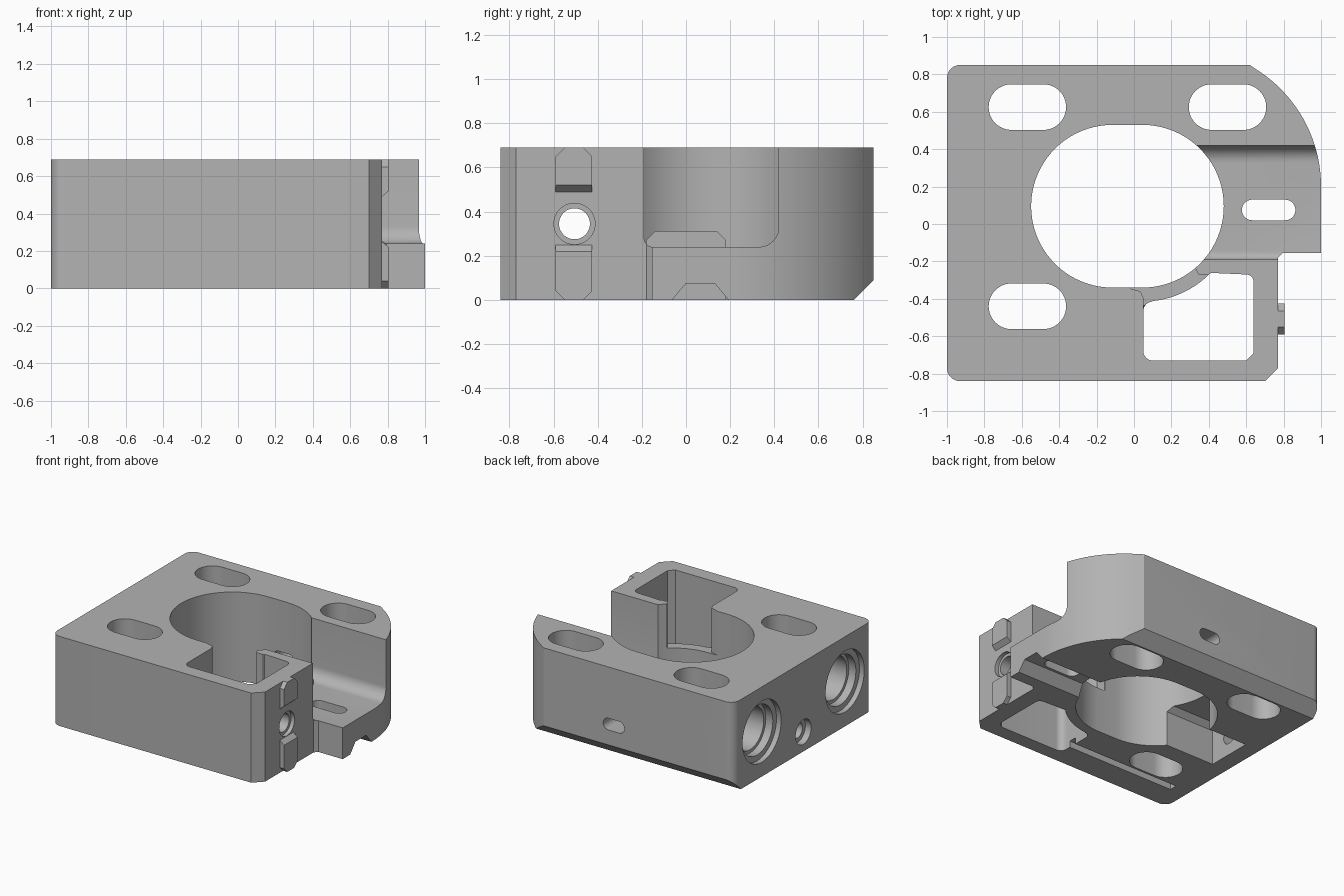
import bpy, bmesh, math
from mathutils import Vector, Matrix

cube = bpy.data.objects.get("Cube")
if cube:
    bpy.data.objects.remove(cube, do_unlink=True)

H = 0.69
steel = bpy.data.materials.new("machined grey")
steel.use_nodes = True
grey = (0.45, 0.45, 0.45, 1)
steel.diffuse_color = grey
steel.node_tree.nodes["Principled BSDF"].inputs["Base Color"].default_value = grey


def arc(cx, cy, r, a0, a1, n=16):
    return [(cx + r * math.cos(math.radians(a0 + (a1 - a0) * i / n)),
             cy + r * math.sin(math.radians(a0 + (a1 - a0) * i / n))) for i in range(n + 1)]


def slot(cx, cy, half, r, n=24):
    """Stadium outline, half = half the distance between its end centres."""
    return arc(cx + half, cy, r, -90, 90, n) + arc(cx - half, cy, r, 90, 270, n)


def circle(cx, cy, r, n=48):
    return arc(cx, cy, r, 0, 360, n)[:-1]


def rect(x0, x1, y0, y1):
    return [(x0, y0), (x1, y0), (x1, y1), (x0, y1)]


def prism(name, pts, lo, hi, axis="z"):
    """Extrude a profile along an axis: z takes (x,y), x takes (y,z), y takes (x,z)."""
    place = {"z": lambda p, t: (p[0], p[1], t),
             "x": lambda p, t: (t, p[0], p[1]),
             "y": lambda p, t: (p[0], t, p[1])}[axis]
    bm = bmesh.new()
    low = [bm.verts.new(place(p, lo)) for p in pts]
    high = [bm.verts.new(place(p, hi)) for p in pts]
    bm.faces.new(low)
    bm.faces.new(high)
    for i in range(len(pts)):
        j = (i + 1) % len(pts)
        bm.faces.new((low[i], low[j], high[j], high[i]))
    bmesh.ops.recalc_face_normals(bm, faces=bm.faces)
    mesh = bpy.data.meshes.new(name)
    bm.to_mesh(mesh)
    bm.free()
    mesh.materials.append(steel)
    obj = bpy.data.objects.new(name, mesh)
    bpy.context.collection.objects.link(obj)
    return obj


def combine(target, tool, operation="DIFFERENCE"):
    mod = target.modifiers.new("cut", "BOOLEAN")
    mod.operation = operation
    mod.solver = "EXACT"
    mod.object = tool
    bpy.context.view_layer.objects.active = target
    bpy.ops.object.modifier_apply(modifier=mod.name)
    bpy.data.objects.remove(tool, do_unlink=True)


# Block outline with rounded corners, clipped corner and curved back corner
outline = (arc(-0.93, -0.77, 0.07, 180, 270, 8)
           + [(0.70, -0.84), (0.77, -0.77), (0.77, -0.18), (0.795, -0.155), (1, -0.155)]
           + arc(0.26, 0.2, 0.74, 0, 58, 24)
           + [(0.62, 0.85)]
           + arc(-0.93, 0.78, 0.07, 90, 180, 8))
body = prism("clamp_block", outline, 0, H)


def cut(pts, lo, hi, axis="z"):
    combine(body, prism("cutter", pts, lo, hi, axis), "DIFFERENCE")


# Side key plates, above and below the side port
for name, z0, z1, s in (("upper", 0.49, H, 1), ("lower", 0.25, 0, -1)):
    plate = prism("key_" + name,
                  [(-0.59, z0), (-0.425, z0), (-0.425, z1 - 0.04 * s), (-0.465, z1),
                   (-0.55, z1), (-0.59, z1 - 0.04 * s)], 0.72, 0.805, "x")
    wedge = prism("wedge", [(0.77, z0 - 0.01 * s), (0.83, z0 - 0.01 * s),
                            (0.83, z0 + 0.05 * s), (0.805, z0 + 0.03 * s), (0.77, z0)],
                  -0.7, -0.3, "y")
    combine(plate, wedge)
    combine(body, plate, "UNION")

# Main bore
cut(slot(-0.035, 0.095, 0.08, 0.435, 40), -0.1, 0.9)

# Mounting slots
for x, y in ((-0.57, 0.625), (0.5, 0.625), (-0.57, -0.44)):
    cut(slot(x, y, 0.085, 0.122), -0.1, 0.9)

# Open side shelf with rounded floor edges
cut([(-0.19, 0.9), (-0.19, 0.28)] + arc(-0.15, 0.28, 0.04, 180, 270, 6)[1:]
    + arc(0.33, 0.33, 0.09, -90, 0, 10) + [(0.42, 0.9)], 0.2, 1.2, "x")
cut(slot(0.72, 0.075, 0.088, 0.055), -0.1, 0.5)

# Square pocket, with a curved sill towards the bore
sill = [(x, 0.095 - math.sqrt(0.51 ** 2 - (x - 0.045) ** 2))
        for x in [0.41 - 0.31 * i / 14 for i in range(15)]]
cut(arc(0.10, -0.68, 0.05, 180, 270, 6) + [(0.60, -0.73), (0.64, -0.69)]
    + arc(0.60, -0.31, 0.04, 0, 90, 6) + sill + arc(0.10, -0.465, 0.05, 90, 180, 6),
    -0.1, 0.9)
cut([(0.05, -0.5), (0.45, -0.5), (0.45, -0.27), (0.345, -0.27), (0.33, -0.24), (0.2, -0.1),
     (-0.02, -0.1), (-0.02, -0.345), (0.035, -0.36), (0.05, -0.395)], 0.35, 0.9)

# Stepped rod bores on the right-hand end
for y in (0.505, -0.505):
    for r, depth in ((0.235, 0.04), (0.19, 0.1), (0.165, 0.4)):
        cut(circle(y, 0.345, r), -1.1, -1 + depth, "x")
cut(circle(-0.505, 0.345, 0.07), -0.7, 0.9, "x")
cut(circle(-0.505, 0.345, 0.093), 0.74, 0.9, "x")

# Small stepped port, and the recess it opens into
cut([(-0.18, -0.1), (0.18, -0.1), (0.18, 0.27), (0.14, 0.31), (-0.14, 0.31), (-0.18, 0.27)],
    -0.87, -0.3, "x")
cut(circle(0.0, 0.15, 0.095), -1.1, -0.95, "x")
cut(circle(0.0, 0.15, 0.06), -1.1, -0.8, "x")

# Oval port in the back
cut(slot(0.02, 0.25, 0.045, 0.045), 0.4, 1.0, "y")

# Underside: tapered channel, narrow groove and back edge chamfer
cut([(-0.08, -0.02), (0.21, -0.02), (0.13, 0.075), (0.0, 0.075)], 0.3, 1.1, "x")
cut(rect(-0.87, 0.1, -0.64, -0.58), -0.1, 0.05)
cut([(0.75, -0.01), (0.9, -0.01), (0.9, 0.14)], -1.2, 1.2, "x")

# Smooth curved walls, crisp machined edges
bpy.ops.object.select_all(action="DESELECT")
body.select_set(True)
bpy.context.view_layer.objects.active = body
bpy.ops.object.shade_smooth_by_angle(angle=math.radians(25))
